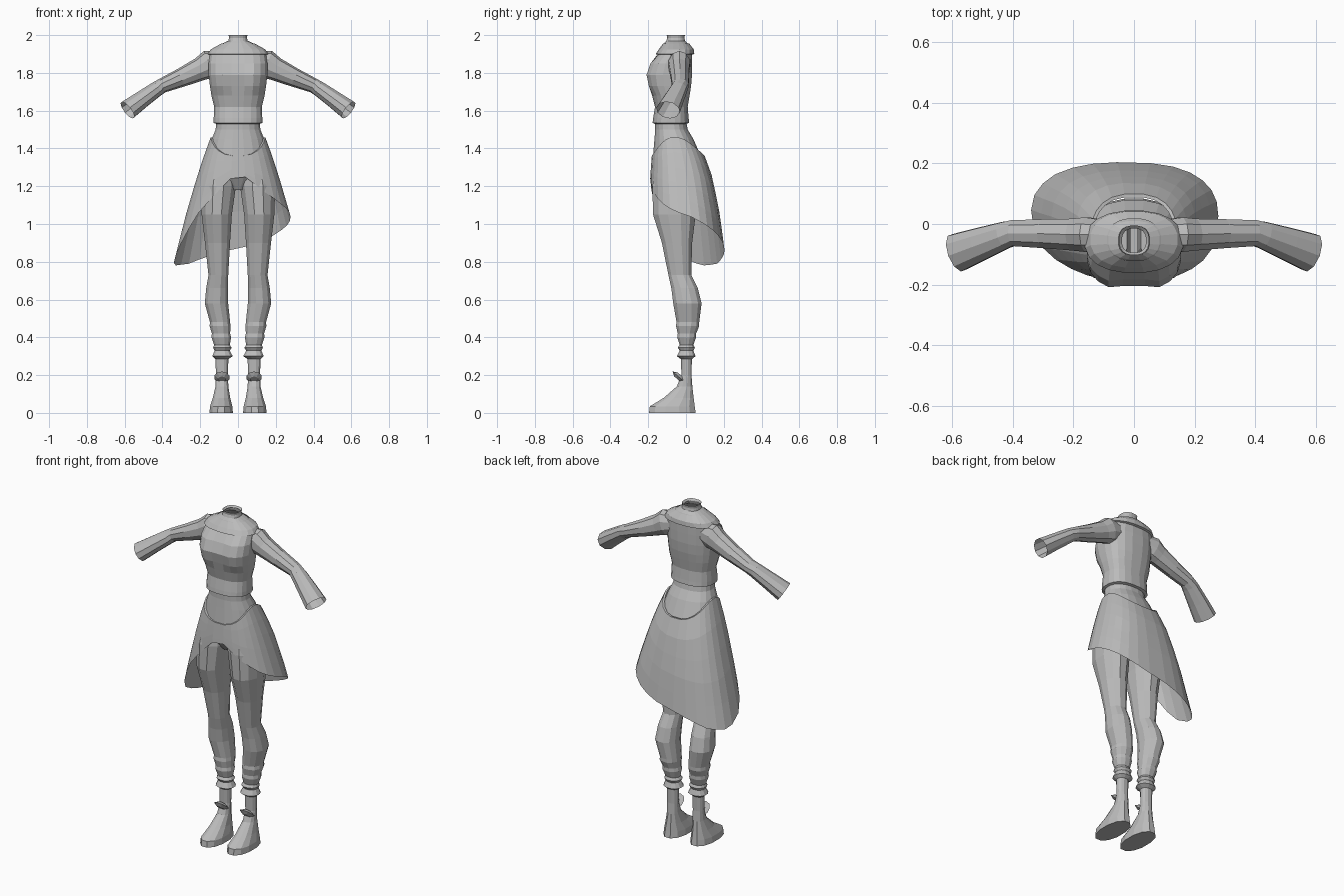
import bpy, bmesh, math
from mathutils import Vector

old = bpy.data.objects.get("Cube")
if old:
    bpy.data.objects.remove(old, do_unlink=True)

grey = bpy.data.materials.new("plain_grey")
grey.use_nodes = True
grey.diffuse_color = (0.5, 0.5, 0.5, 1)
grey.node_tree.nodes["Principled BSDF"].inputs["Base Color"].default_value = (0.5, 0.5, 0.5, 1)


def angles(n):
    return [2 * math.pi * (i + 0.5) / n for i in range(n)]


def squash(value, power):
    return math.copysign(abs(value) ** (2 / power), value)


def oval(z, x0, x1, y0, y1, n=16, power=2.0):
    """Horizontal rounded ring filling the given bounds."""
    cx, cy, rx, ry = (x0 + x1) / 2, (y0 + y1) / 2, (x1 - x0) / 2, (y1 - y0) / 2
    return [Vector((cx + rx * squash(math.cos(a), power),
                    cy + ry * squash(math.sin(a), power), z)) for a in angles(n)]


def loft(name, rings, cap_start=False, cap_end=False, side=1):
    """Skin a list of rings; side=-1 mirrors across x."""
    bm = bmesh.new()
    rows = [[bm.verts.new((p.x * side, p.y, p.z)) for p in r] for r in rings]
    n = len(rows[0])
    for a, b in zip(rows, rows[1:]):
        for i in range(n):
            j = (i + 1) % n
            bm.faces.new((a[i], a[j], b[j], b[i]))
    if cap_start:
        bm.faces.new(rows[0])
    if cap_end:
        bm.faces.new(rows[-1])
    bmesh.ops.recalc_face_normals(bm, faces=bm.faces)
    mesh = bpy.data.meshes.new(name)
    bm.to_mesh(mesh)
    bm.free()
    mesh.materials.append(grey)
    obj = bpy.data.objects.new(name, mesh)
    bpy.context.collection.objects.link(obj)
    return obj


def lerp_table(table, key):
    """Linear interpolation in rows sorted by their first entry."""
    for a, b in zip(table, table[1:]):
        if key <= b[0]:
            t = max(0, (key - a[0]) / (b[0] - a[0]))
            return [p + (q - p) * t for p, q in zip(a[1:], b[1:])]
    return list(table[-1][1:])


def body(name, rows, power, **caps):
    return loft(name, [oval(z, -w, w, f, b, 20, power) for z, w, f, b in rows], **caps)


# Top: hem, bust, shoulders and open neck (height, half width, front, back)
bodice = body("bodice", [
    (1.53, .115, -.165, 0), (1.535, .13, -.178, .018), (1.56, .13, -.175, .015),
    (1.62, .127, -.165, .01), (1.68, .142, -.18, .02), (1.73, .15, -.207, .028),
    (1.79, .157, -.22, .033), (1.85, .157, -.198, .033), (1.90, .15, -.15, .032),
    (1.93, .12, -.13, .025), (1.955, .085, -.117, .01), (1.97, .052, -.105, -.005),
    (1.985, .048, -.1, -.008), (2.0, .05, -.103, -.005), (1.99, .04, -.095, -.015)], 2.5)

# Shallow valley between the two halves of the bust
for v in bodice.data.vertices:
    if 1.7 < v.co.z < 1.87 and v.co.y < -.15 and abs(v.co.x) < .04:
        v.co.y += .014

# Draped collar lying on the shoulders
body("collar", [(1.895, .15, -.15, .03), (1.9, .163, -.162, .045),
                (1.925, .145, -.145, .042), (1.955, .09, -.122, .018)], 2.3)

# Waist and pelvis under the skirt
body("waist_and_hips", [
    (1.55, .115, -.165, 0), (1.5, .12, -.164, .01), (1.45, .14, -.168, .04),
    (1.36, .165, -.176, .08), (1.25, .16, -.165, .085), (1.18, .05, -.12, .03)],
    2.3, cap_end=True)

# Skirt with a slanted hem: sizes by height, hem height by angle in degrees
flare = [(.78, .345, -.19, .215), (.9, .315, -.195, .2), (1.05, .277, -.193, .18),
         (1.25, .218, -.19, .14), (1.36, .182, -.182, .1), (1.46, .145, -.168, .05)]
hem = [(0, 1.05), (45, .965), (90, .87), (135, .79), (160, .78), (180, .8),
       (200, .9), (225, 1.06), (270, 1.27), (300, 1.17), (330, 1.1), (360, 1.05)]
skirt_rows = 6
skirt = [[] for _ in range(skirt_rows)]
for a in angles(28):
    top = 1.36 + .1 * math.cos(a) ** 2
    low = lerp_table(hem, math.degrees(a))[0]
    for k in range(skirt_rows):
        z = top + (low - top) * k / (skirt_rows - 1)
        w, f, b = lerp_table(flare, z)
        skirt[k].append(Vector((w * squash(math.cos(a), 2.5),
                                (f + b) / 2 + (b - f) / 2 * squash(math.sin(a), 2.5), z)))
# Rolled top edge of the skirt
band = [p * 1 for p in skirt[0]]
for p in band:
    p.x *= .93
    p.y = -.05 + (p.y + .05) * .93
loft("skirt", [band] + skirt)

# Leg from hip to sole (height, inner x, outer x, front, back)
leg_rows = [
    (1.33, .02, .17, -.16, .07), (1.2, .008, .2, -.182, .075), (1.05, .03, .195, -.178, .055),
    (.9, .04, .177, -.13, .035), (.73, .05, .158, -.095, .03), (.66, .05, .17, -.08, .065),
    (.58, .05, .178, -.07, .085), (.48, .04, .15, -.052, .072), (.46, .038, .152, -.055, .072),
    (.42, .04, .14, -.045, .055), (.4, .035, .142, -.048, .055), (.36, .042, .128, -.035, .04),
    (.345, .032, .133, -.045, .048), (.33, .042, .125, -.035, .04), (.3, .026, .138, -.05, .052),
    (.285, .05, .12, -.028, .032), (.2, .052, .118, -.025, .03), (.14, .05, .12, -.05, .035),
    (.08, .04, .135, -.12, .043), (.035, .028, .15, -.195, .05), (0, .025, .153, -.2, .055)]

# Arm path (centre, horizontal radius, vertical radius)
arm_path = [((.1, -.035, 1.855), .05, .06), ((.155, -.035, 1.845), .06, .076),
            ((.2, -.035, 1.82), .055, .062), ((.3, -.032, 1.775), .05, .05),
            ((.4, -.03, 1.733), .045, .039), ((.43, -.038, 1.715), .047, .041),
            ((.51, -.067, 1.658), .057, .047), ((.585, -.095, 1.603), .066, .054)]


def arm_rings():
    pts = [Vector(p) for p, _, _ in arm_path]
    rings = []
    for i, (_, rh, rv) in enumerate(arm_path):
        d = (pts[min(i + 1, len(pts) - 1)] - pts[max(i - 1, 0)]).normalized()
        across = Vector((0, 0, 1)).cross(d).normalized()
        up = d.cross(across)
        rings.append([pts[i] + across * rh * math.cos(a) + up * rv * math.sin(a)
                      for a in angles(10)])
    return rings


def flap_rings():
    """Thin pointed lens rising forward from the ankle."""
    rings = []
    for h, r in ((-.014, .5), (0, 1), (.014, .5)):
        ring = []
        for a in angles(10):
            x, y = .042 * r * math.cos(a), .048 * r * math.sin(a)
            ring.append(Vector((.085 + x, -.035 + y * .76 + h * .65, .188 - y * .65 + h * .76)))
        rings.append(ring)
    return rings


for label, side in (("left", 1), ("right", -1)):
    loft(label + "_leg", [oval(z, i, o, f, b, 12, 2.2) for z, i, o, f, b in leg_rows],
         cap_start=True, cap_end=True, side=side)
    loft(label + "_sleeve", arm_rings(), side=side)
    loft(label + "_ankle_flap", flap_rings(), cap_start=True, cap_end=True, side=side)
